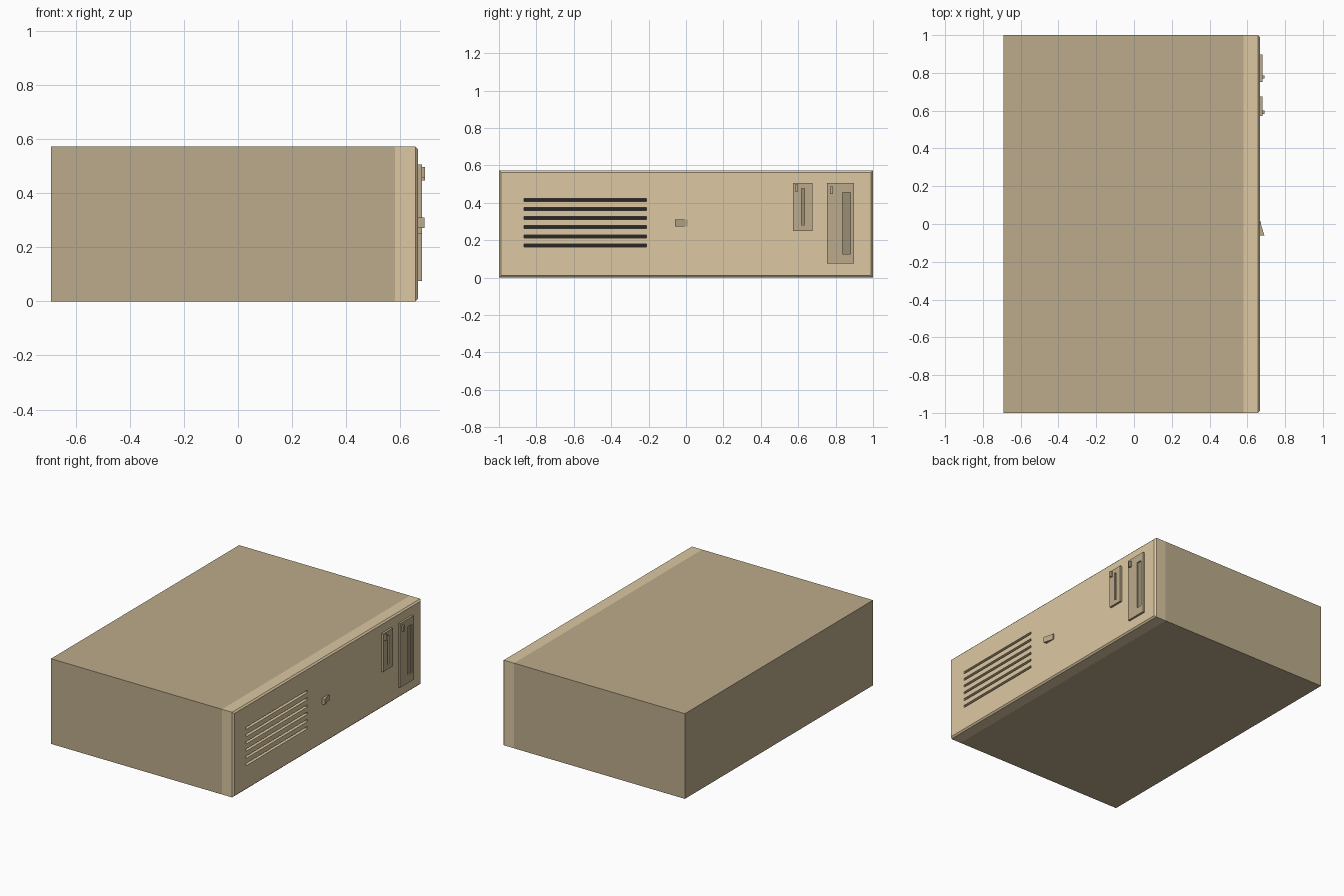
import bpy, bmesh

if "Cube" in bpy.data.objects:
    bpy.data.objects.remove(bpy.data.objects["Cube"])


def material(name, rgb):
    m = bpy.data.materials.new(name)
    m.diffuse_color = (*rgb, 1)
    m.use_nodes = True
    m.node_tree.nodes["Principled BSDF"].inputs["Base Color"].default_value = m.diffuse_color
    return m


BODY = material("body_beige", (0.50, 0.41, 0.26))
BEZEL = material("bezel_cream", (0.72, 0.58, 0.36))
DARK = material("vent_dark", (0.02, 0.02, 0.02))
SLOT = material("slot_brown", (0.33, 0.27, 0.18))


def finish(bm, name, mat):
    bmesh.ops.recalc_face_normals(bm, faces=bm.faces)
    me = bpy.data.meshes.new(name)
    bm.to_mesh(me)
    bm.free()
    ob = bpy.data.objects.new(name, me)
    me.materials.append(mat)
    bpy.context.collection.objects.link(ob)
    return ob


def box(name, x, y, z, mat, chamfer=0):
    """Box from (min, max) ranges; chamfer cuts the edges of its +x face."""
    bm = bmesh.new()
    bmesh.ops.create_cube(bm, size=1)
    for v in bm.verts:
        v.co = [r[0] if c < 0 else r[1] for c, r in zip(v.co, (x, y, z))]
    if chamfer:
        edges = [e for e in bm.edges if all(abs(v.co.x - x[1]) < 1e-5 for v in e.verts)]
        bmesh.ops.bevel(bm, geom=edges, offset=chamfer, segments=1, affect='EDGES')
    return finish(bm, name, mat)


def recess(target, name, front, depth, y, z, floor_mat):
    """Cut a pocket into target's front and line its floor."""
    cutter = box(name + "_cutter", (front - depth, front + 0.02), y, z, target.data.materials[0])
    cutter.hide_render = True
    cutter.hide_viewport = True
    mod = target.modifiers.new(name, 'BOOLEAN')
    mod.operation = 'DIFFERENCE'
    mod.solver = 'EXACT'
    mod.object = cutter
    box(name + "_floor", (front - depth - 0.002, front - depth + 0.001), y, z, floor_mat)


FRONT = 0.666

# Case body and front bezel
box("case_body", (-0.692, 0.58), (-1, 1), (0, 0.573), BODY)
bezel = box("front_bezel", (0.58, FRONT), (-1, 1), (0, 0.573), BEZEL, chamfer=0.01)

# Ventilation slots
for i in range(6):
    z = 0.172 + i * 0.0488
    recess(bezel, f"vent_slot_{i + 1}", FRONT, 0.03, (-0.867, -0.21), (z - 0.008, z + 0.008), DARK)

# Disk drives: panel y, panel z, slot y, slot z, button y, button z
drives = {
    "large_drive": ((0.753, 0.898), (0.075, 0.506), (0.838, 0.879), (0.127, 0.454),
                    (0.77, 0.787), (0.448, 0.487)),
    "small_drive": ((0.573, 0.675), (0.25, 0.506), (0.618, 0.633), (0.28, 0.475),
                    (0.583, 0.600), (0.459, 0.498)),
}
for name, (py, pz, sy, sz, by, bz) in drives.items():
    panel = box(name + "_panel", (FRONT - 0.002, 0.68), py, pz, BODY)
    recess(panel, name + "_slot", 0.68, 0.01, sy, sz, SLOT)
    box(name + "_button", (0.679, 0.692), by, bz, BODY)

# Rocker power switch, extruded from a wedge profile
bm = bmesh.new()
profile = [(0.664, 0.012), (0.672, 0.012), (0.672, -0.002), (0.69, -0.06), (0.664, -0.06)]
face = bm.faces.new([bm.verts.new((x, y, 0.272)) for x, y in profile])
ext = bmesh.ops.extrude_face_region(bm, geom=[face])
for v in ext["geom"]:
    if isinstance(v, bmesh.types.BMVert):
        v.co.z = 0.31
finish(bm, "power_switch", BODY)
